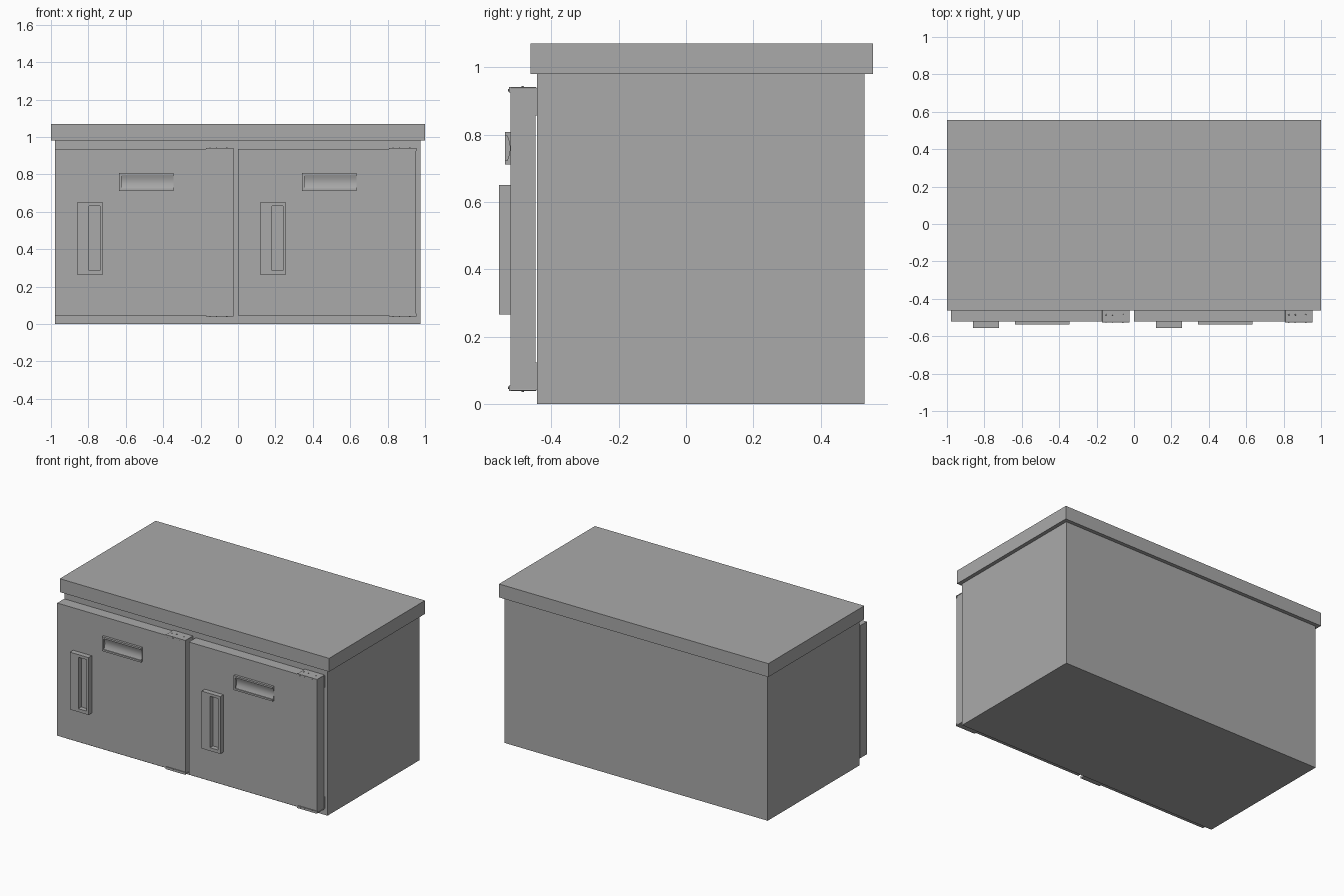
import bpy, bmesh, math

if "Cube" in bpy.data.objects:
    bpy.data.objects.remove(bpy.data.objects["Cube"])

grey = bpy.data.materials.new("cabinet grey")
grey.diffuse_color = (0.40, 0.40, 0.40, 1)
grey.use_nodes = True
grey.node_tree.nodes["Principled BSDF"].inputs["Base Color"].default_value = grey.diffuse_color


def finish(name, bm):
    bmesh.ops.recalc_face_normals(bm, faces=bm.faces)
    me = bpy.data.meshes.new(name)
    bm.to_mesh(me)
    bm.free()
    me.materials.append(grey)
    ob = bpy.data.objects.new(name, me)
    bpy.context.collection.objects.link(ob)
    return ob


def box(name, x, y, z):
    bm = bmesh.new()
    bmesh.ops.create_cube(bm, size=1)
    for v in bm.verts:
        v.co = [r[0] if c < 0 else r[1] for c, r in zip(v.co, (x, y, z))]
    return finish(name, bm)


def loft(name, rings):
    """Join rings of points with quads and cap both ends."""
    bm = bmesh.new()
    rows = [[bm.verts.new(p) for p in ring] for ring in rings]
    n = len(rows[0])
    for a, b in zip(rows, rows[1:]):
        for i in range(n):
            j = (i + 1) % n
            bm.faces.new((a[i], a[j], b[j], b[i]))
    bm.faces.new(rows[0])
    bm.faces.new(rows[-1])
    return finish(name, bm)


def rect(x0, x1, z0, z1, y):
    return [(x0, y, z0), (x1, y, z0), (x1, y, z1), (x0, y, z1)]


def screw(name, x, y, z, axis):
    bm = bmesh.new()
    bmesh.ops.create_cone(bm, cap_ends=True, segments=10, radius1=0.004,
                          radius2=0.003, depth=0.004)
    for v in bm.verts:
        a, b, c = v.co
        v.co = (x + a, y + b, z + c) if axis == "z" else (x + a, y + c, z + b)
    return finish(name, bm)


# Carcass and worktop
box("cabinet_body", (-0.978, 0.975), (-0.443, 0.53), (0, 0.982))
box("worktop", (-1, 1), (-0.462, 0.555), (0.98, 1.07))


def hinge(name, x, mirror):
    def zz(a, b):
        return (1 - 0.02 - b, 1 - 0.02 - a) if mirror else (a, b)
    x1 = x + 0.955
    x0 = x1 - 0.147
    # plate over the door edge with softened corners
    plate = box(name + "_plate", (x0, x1), (-0.522, -0.444), zz(0.935, 0.941))
    bev = plate.modifiers.new("corners", "BEVEL")
    bev.width, bev.segments = 0.0025, 2
    # narrow front lip and the leaf fixed to the body
    box(name + "_lip", (x0, x1), (-0.526, -0.520), zz(0.925, 0.941))
    box(name + "_leaf", (x0, x1), (-0.449, -0.442), zz(0.857, 0.937))
    for i, dx in enumerate((0.02, 0.055, 0.11)):
        z = sum(zz(0.930, 0.934)) / 2
        screw(f"{name}_screw_{i}", x0 + dx, -0.527, z, "y")
        z = sum(zz(0.940, 0.944)) / 2
        screw(f"{name}_top_screw_{i}", x0 + dx, -0.485, z, "z")


# Two identical doors, each placed from its left edge
for side, x in (("left", -0.978), ("right", 0.0)):
    box(side + "_door", (x, x + 0.953), (-0.521, -0.447), (0.045, 0.935))

    # Pull handle with an off-centre recess
    hx = x + 0.118
    outer, inner = (hx, hx + 0.139, 0.265, 0.65), (hx + 0.063, hx + 0.123, 0.287, 0.632)
    loft(side + "_handle", [rect(*outer, -0.520), rect(*outer, -0.555),
                            rect(*inner, -0.555), rect(*inner, -0.524)])

    # Label holder: frame open at the right end
    a, b, t = x + 0.343, x + 0.633, 0.012
    lo, hi = 0.711, 0.808
    outline = [(a, lo), (b, lo), (b, lo + t), (a + t, lo + t),
               (a + t, hi - t), (b, hi - t), (b, hi), (a, hi)]
    loft(side + "_label_frame", [[(px, py, pz) for px, pz in outline]
                                 for py in (-0.520, -0.537)])
    # Gently hollowed sheet inside the frame
    n = 10
    arc = []
    for i in range(n + 1):
        s = i / n
        arc.append((-0.531 + 0.008 * math.sin(math.pi * s), lo + t + (hi - lo - 2 * t) * s))
    section = [(-0.520, lo + t)] + arc + [(-0.520, hi - t)]
    sheet = loft(side + "_label_sheet", [[(px, py, pz) for py, pz in section]
                                         for px in (a + t, b)])
    bpy.context.view_layer.objects.active = sheet
    sheet.select_set(True)
    bpy.ops.object.shade_smooth_by_angle(angle=math.radians(40))
    sheet.select_set(False)

    hinge(side + "_upper_hinge", x, False)
    hinge(side + "_lower_hinge", x, True)
